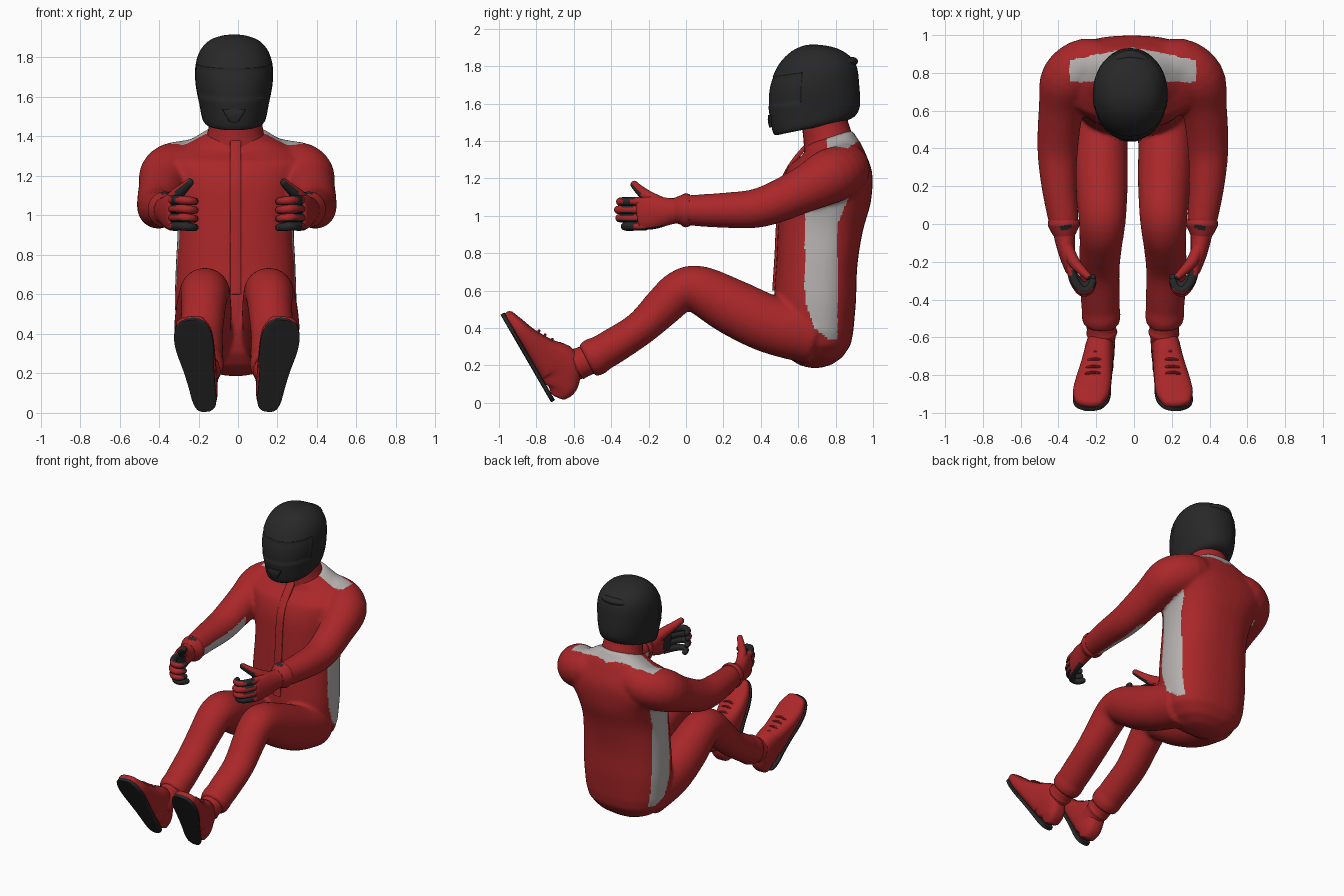
import bpy, bmesh, math
from mathutils import Vector as V

if "Cube" in bpy.data.objects:
    bpy.data.objects.remove(bpy.data.objects["Cube"])

AX = -0.006                       # symmetry axis of the seated figure
X, Z = V((1, 0, 0)), V((0, 0, 1))


def mat(name, r, g, b):
    m = bpy.data.materials.new(name)
    m.diffuse_color = (r, g, b, 1)
    m.use_nodes = True
    m.node_tree.nodes["Principled BSDF"].inputs["Base Color"].default_value = m.diffuse_color
    return m


RED = mat("suit_red", 0.40, 0.020, 0.022)
GREY = mat("panel_grey", 0.46, 0.44, 0.43)
DARK = mat("dark_charcoal", 0.021, 0.021, 0.022)


def smooth(rows, sub=4):
    """Catmull-Rom interpolation of number tuples."""
    out, n = [], len(rows)
    for i in range(n - 1):
        a, b, c, d = rows[max(i - 1, 0)], rows[i], rows[i + 1], rows[min(i + 2, n - 1)]
        for k in range(sub):
            t = k / sub
            out.append(tuple(0.5 * (2 * q + (r - p) * t + (2 * p - 5 * q + 4 * r - s) * t * t
                                    + (3 * q - p - 3 * r + s) * t ** 3)
                             for p, q, r, s in zip(a, b, c, d)))
    return out + [rows[-1]]


def skin(bm, rings, p=2.0, n=24):
    """Skin closed rings given as (centre, side vector, up vector)."""
    prev, first = None, None
    for c, s, u in rings:
        cur = []
        for i in range(n):
            a = math.tau * i / n
            ca, sa = math.cos(a), math.sin(a)
            cur.append(bm.verts.new(c + s * math.copysign(abs(ca) ** (2 / p), ca)
                                    + u * math.copysign(abs(sa) ** (2 / p), sa)))
        if prev:
            for i in range(n):
                bm.faces.new((prev[i], prev[(i + 1) % n], cur[(i + 1) % n], cur[i]))
        first, prev = first or cur, cur
    bm.faces.new(first)
    bm.faces.new(prev)


def tube(bm, pts, s=1, ref=X, caps=(0, 0), p=2.0, n=24, sub=4):
    """Tube through (x, y, z, half width along ref, other half width), with domed ends."""
    rows = smooth([(AX + s * q[0],) + tuple(q[1:]) for q in pts], sub)
    P = [V(r[:3]) for r in rows]
    rings = []
    for i, r in enumerate(rows):
        t = (P[min(i + 1, len(P) - 1)] - P[max(i - 1, 0)]).normalized()
        side = (ref - t * ref.dot(t)).normalized()
        rings.append((P[i], side * r[3], t.cross(side) * r[4]))
    dome = [math.radians(a) for a in (22, 45, 65, 82)]

    def end(ring, t, h):
        return [(ring[0] + t * h * math.sin(a), ring[1] * math.cos(a), ring[2] * math.cos(a)) for a in dome]
    head = end(rings[0], (P[0] - P[1]).normalized(), caps[0])[::-1] if caps[0] else []
    tail = end(rings[-1], (P[-1] - P[-2]).normalized(), caps[1]) if caps[1] else []
    skin(bm, head + rings + tail, p, n)


def make(name, bm, mats, rule=None, remesh=0):
    bmesh.ops.recalc_face_normals(bm, faces=bm.faces)
    me = bpy.data.meshes.new(name)
    bm.to_mesh(me)
    bm.free()
    ob = bpy.data.objects.new(name, me)
    bpy.context.collection.objects.link(ob)
    bpy.ops.object.select_all(action='DESELECT')
    ob.select_set(True)
    bpy.context.view_layer.objects.active = ob
    if remesh:
        m = ob.modifiers.new("blend", 'REMESH')
        m.mode, m.voxel_size = 'VOXEL', remesh
        m2 = ob.modifiers.new("soften", 'SMOOTH')
        m2.factor, m2.iterations = 0.5, 12
        for mod in ("blend", "soften"):
            bpy.ops.object.modifier_apply(modifier=mod)
    me = ob.data
    me.materials.clear()
    for m in mats:
        me.materials.append(m)
    for f in me.polygons:
        f.material_index = rule(f.center, f.normal) if rule else 0
    bpy.ops.object.shade_smooth_by_angle(angle=math.radians(40))
    return ob


# Overall suit: torso, arms and legs blended into one skin
TX = -.006
bm = bmesh.new()
tube(bm, [(TX, .69, .38, .295, .205), (TX, .69, .55, .308, .219), (TX, .70, .75, .303, .217),
          (TX, .72, .95, .296, .228), (TX, .75, 1.12, .33, .243), (TX, .78, 1.24, .39, .222),
          (TX, .785, 1.325, .32, .175), (TX, .775, 1.385, .215, .143), (TX, .765, 1.42, .15, .13)],
     caps=(.195, 0), p=2.4, n=40)
for s in (1, -1):
    tube(bm, [(.12, .82, 1.295, .11, .12), (.24, .845, 1.25, .135, .14), (.342, .765, 1.21, .146, .146),
              (.378, .62, 1.135, .122, .120), (.398, .40, 1.045, .106, .108), (.390, .2, 1.03, .094, .094),
              (.364, 0, 1.03, .081, .079)], s, ref=Z, n=32)
    tube(bm, [(.15, .68, .37, .15, .165), (.172, .45, .42, .145, .155), (.168, .25, .512, .142, .15),
              (.162, .07, .605, .129, .129), (.164, -.03, .597, .12, .114), (.17, -.12, .517, .112, .107),
              (.178, -.245, .398, .108, .093), (.172, -.40, .297, .104, .096), (.170, -.45, .268, .101, .096),
              (.168, -.485, .248, .104, .104), (.168, -.53, .224, .095, .096)], s, n=32)


def suit_rule(c, n):
    ax, s = abs(c.x - AX), (1 if c.x > AX else -1)
    # side panels
    left = .635 + max(0, .55 - c.z) * .35 + max(0, .40 - c.z) * .9
    right = .81 + max(0, c.z - .95) * .4
    if .2 < ax < .345 and .34 < c.z < 1.12 and left < c.y < right and n.x * s > .3:
        return 1
    # shoulder yoke, running behind the neck
    if ax < .335 and .75 < c.y < .935 - .2 * ax and c.z > 1.28 and n.z > .3:
        return 1
    # inner forearm strips
    if ax > .25 and .03 < c.y < .5 and c.z > .8 and (-.8 * s * n.x - .6 * n.z) > .72:
        return 1
    return 0


suit = make("racing_suit", bm, [RED, GREY], suit_rule, remesh=.0115)
bpy.context.view_layer.update()

# Front zip placket following the chest
bm = bmesh.new()
line = []
for i in range(9):
    z = .60 + i * .0975
    hit, loc, _, _ = suit.ray_cast(V((AX + TX, .3, z)), V((0, 1, 0)))
    if hit:
        line.append((TX, loc.y, z, .028, .012))
tube(bm, line, p=5, n=20)
make("zip_placket", bm, [RED])

# Collar
bm = bmesh.new()
tube(bm, [(TX, .765, 1.37, .155, .135), (TX, .757, 1.42, .142, .13), (TX, .747, 1.47, .134, .125),
          (TX, .742, 1.52, .13, .12)], n=32)
make("collar", bm, [RED])

# Helmet shell: rows are front y, front z, back y, back z, half width
bm = bmesh.new()
rows = smooth([(.50, 1.435, .83, 1.50, .125), (.468, 1.44, .90, 1.53, .158), (.446, 1.54, .93, 1.59, .176),
               (.44, 1.63, .926, 1.70, .195), (.455, 1.72, .915, 1.79, .196), (.50, 1.815, .885, 1.845, .174),
               (.565, 1.88, .825, 1.888, .128), (.63, 1.91, .76, 1.908, .066), (.685, 1.917, .705, 1.915, .01)], 4)
skin(bm, [(V((-.02, (r[0] + r[2]) / 2, (r[1] + r[3]) / 2)), X * r[4],
           V((0, (r[0] - r[2]) / 2, (r[1] - r[3]) / 2))) for r in rows], 2.15, 48)
bm.faces.ensure_lookup_table()
quads = list(bm.faces)
bmesh.ops.recalc_face_normals(bm, faces=bm.faces)
# visor opening across the front
visor = [quads[j * 48 + i] for j in range(10, 17) for i in range(2, 22)]
bmesh.ops.inset_region(bm, faces=visor, thickness=.004, depth=-.003)
make("helmet", bm, [DARK])

# Helmet rear lip and chin vent
bm = bmesh.new()
tube(bm, [(-.136, .80, 1.81, .014, .02), (-.081, .865, 1.822, .022, .03), (-.014, .888, 1.826, .024, .032),
          (.053, .865, 1.822, .022, .03), (.108, .80, 1.81, .014, .02)], ref=Z, caps=(.015, .015), n=12)
make("helmet_rear_lip", bm, [DARK])
bm = bmesh.new()
tube(bm, [(-.014, .459, 1.475, .022, .014), (-.014, .451, 1.51, .045, .014), (-.014, .450, 1.54, .06, .01)],
     p=4, n=16)
make("helmet_chin_vent", bm, [DARK])

# Gloves
for s, side in ((1, "right"), (-1, "left")):
    bm = bmesh.new()
    tube(bm, [(.366, .02, 1.03, .085, .083), (.365, -.005, 1.03, .091, .085), (.364, -.03, 1.03, .078, .074),
              (.362, -.06, 1.028, .067, .058)], s, ref=Z)
    tube(bm, [(.365, -.02, 1.03, .066, .06), (.360, -.08, 1.025, .070, .054), (.346, -.17, 1.018, .088, .042),
              (.328, -.245, 1.01, .085, .030)], s, ref=Z, caps=(0, .02))
    for i in range(4):
        z, k = 1.077 - .044 * i, (.97, 1, .98, .9)[i]
        tube(bm, [(.335, -.21, z, .022, .022), (.313, -.30 * k, z, .023, .023), (.272, -.360 * k, z, .022, .022),
                  (.230, -.352 * k, z - .004, .021, .021), (.212, -.312 * k, z - .006, .019, .019)],
             s, ref=Z, caps=(0, .015), n=12)
    tube(bm, [(.355, -.11, 1.05, .042, .036), (.316, -.195, 1.095, .036, .032), (.272, -.245, 1.135, .027, .025),
              (.238, -.278, 1.168, .021, .019)], s, ref=Z, caps=(0, .018), n=14)

    def glove_rule(c, n, s=s):
        d = V((AX + s * .26 - c.x, -.285 - c.y, 0))
        if c.z > 1.105:                                       # thumb pad
            return 1 if n.dot(V((-.55 * s, -.83, 0))) > .25 else 0
        palm = c.y < -.08 and n.dot(d.normalized()) > .3
        tips = c.y < -.2 and d.length < .073
        return 1 if palm or tips or (c.y < -.12 and n.z < -.6 and c.z < .98) else 0
    make(side + "_glove", bm, [RED, DARK], glove_rule)


# Shoes: s runs heel to toe along the sole, h is the height over the sole
def foot(s, h, dx=0):
    return (.153 + .16 * s + dx, -.72 - .5 * s + .865 * h, .005 + .865 * s + .5 * h)


for s, side in ((1, "right"), (-1, "left")):
    bm = bmesh.new()
    pts = []
    for t, top, w in ((.012, .10, .046), (.04, .17, .062), (.08, .215, .069), (.15, .255, .076), (.25, .185, .086),
                      (.36, .125, .096), (.44, .095, .095), (.50, .072, .075)):
        pts.append(foot(t, top / 2) + (w, top / 2 - .004))
    tube(bm, pts, s, caps=(.012, .035), p=2.8, n=32)
    tube(bm, [(.168, -.48, .25, .08, .082), (.166, -.555, .218, .078, .082), (.164, -.578, .208, .082, .086),
              (.163, -.60, .197, .071, .080), (.164, -.66, .16, .068, .074)], s)
    # laces across the instep
    for t, h in ((.20, .226), (.24, .197), (.28, .173), (.32, .151), (.355, .134)):
        tube(bm, [foot(t, h - .012, -.04) + (.007, .007), foot(t + .008, h, 0) + (.008, .008),
                  foot(t, h - .012, .04) + (.007, .007)], s, ref=Z, caps=(.006, .006), n=8)
    make(side + "_shoe", bm, [RED])
    # flat dark sole
    bm = bmesh.new()
    tube(bm, [foot(t, .010) + (w, .012) for t, w in
              ((.002, .022), (.02, .047), (.07, .062), (.15, .068), (.25, .079), (.36, .096), (.44, .096),
               (.50, .077), (.525, .053), (.537, .022))], s, p=6, n=32)
    make(side + "_sole", bm, [DARK])
